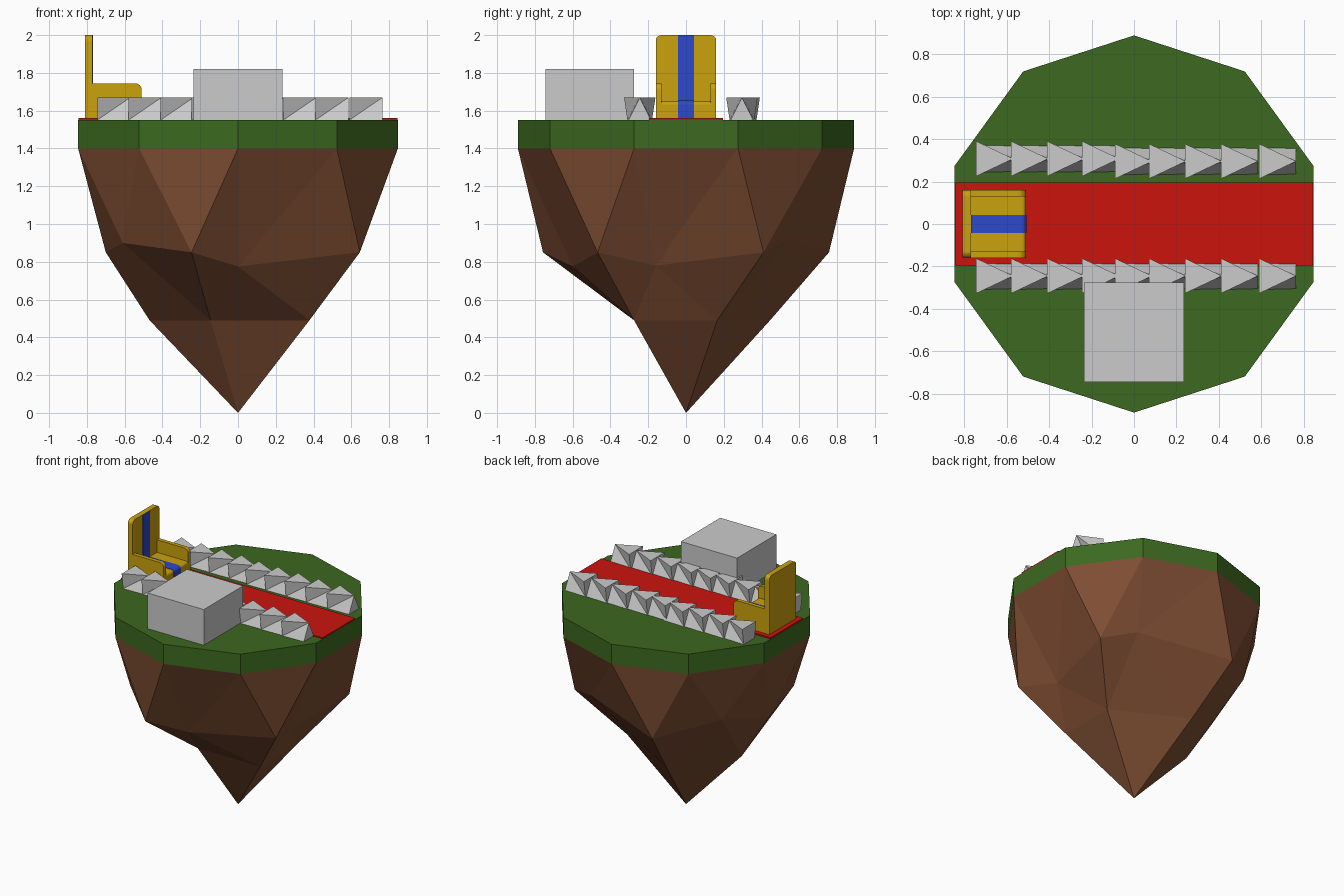
import bpy, bmesh
from math import sin, cos, radians, pi

if "Cube" in bpy.data.objects:
    bpy.data.objects.remove(bpy.data.objects["Cube"])


def mat(name, rgb):
    m = bpy.data.materials.new(name)
    m.diffuse_color = (*rgb, 1)
    m.use_nodes = True
    m.node_tree.nodes["Principled BSDF"].inputs["Base Color"].default_value = m.diffuse_color
    return m


BROWN = mat("earth", (0.21, 0.075, 0.033))
GREEN = mat("grass", (0.045, 0.14, 0.014))
RED = mat("carpet", (0.6, 0.007, 0.004))
GOLD = mat("gold", (0.6, 0.36, 0.004))
BLUE = mat("blue", (0.026, 0.065, 0.6))


def make(name, verts, faces, material=None):
    bm = bmesh.new()
    vs = [bm.verts.new(v) for v in verts]
    for f in faces:
        bm.faces.new([vs[i] for i in f])
    bmesh.ops.recalc_face_normals(bm, faces=bm.faces)
    me = bpy.data.meshes.new(name)
    bm.to_mesh(me)
    bm.free()
    ob = bpy.data.objects.new(name, me)
    bpy.context.collection.objects.link(ob)
    if material:
        me.materials.append(material)
    return ob


def prism(name, outline, lo, hi, place, material=None):
    """Extrude a 2D outline; place(u, v, w) maps it into the model."""
    n = len(outline)
    verts = [place(u, v, w) for w in (lo, hi) for u, v in outline]
    faces = [tuple(range(n)), tuple(range(n, 2 * n))]
    faces += [(i, (i + 1) % n, n + (i + 1) % n, n + i) for i in range(n)]
    return make(name, verts, faces, material)


def flat(u, v, w): return (u, v, w)      # outline in xy
def side(u, v, w): return (u, w, v)      # outline in xz
def facing(u, v, w): return (w, u, v)    # outline in yz


def box(name, x, y, z, material=None):
    rect = [(x[0], y[0]), (x[1], y[0]), (x[1], y[1]), (x[0], y[1])]
    return prism(name, rect, *z, flat, material)


def arc(cu, cv, r, a0, a1, n=6):
    return [(cu + r * cos(radians(a0 + (a1 - a0) * i / n)),
             cv + r * sin(radians(a0 + (a1 - a0) * i / n))) for i in range(n + 1)]


# Rock: lower half of a low-poly sphere, pulled out of shape
rim = [(0.89 * cos(pi / 10 + pi / 5 * j), 0.89 * sin(pi / 10 + pi / 5 * j)) for j in range(10)]
upper = [(0.645, 0.41, 0.85), (-0.246, 0.757, 0.85), (-0.70, 0, 0.85),
         (-0.246, -0.757, 0.85), (0.645, -0.468, 0.85)]
middle = [(0.42, 0.54, 0.92), (-0.61, 0.44, 0.97), (-0.61, -0.42, 0.90),
          (0, -0.60, 0.775), (0.55, -0.16, 0.78)]
lower = [(0.378, 0.165, 0.49), (-0.145, 0.445, 0.49), (-0.468, 0, 0.49),
         (-0.145, -0.275, 0.49), (0.378, -0.275, 0.49)]
verts = [(x, y, 1.4) for x, y in rim] + upper + middle + lower + [(0, 0, 0)]
faces = [tuple(range(10))]
for k in range(5):
    q = (k + 1) % 5
    r0, r1, r2 = 2 * k, 2 * k + 1, (2 * k + 2) % 10
    a, a2, m, b, b2 = 10 + k, 10 + q, 15 + k, 20 + k, 20 + q
    faces += [(r0, r1, a), (r1, r2, m), (r1, m, a), (r2, a2, m),
              (a, m, b), (m, a2, b2), (m, b2, b), (b, b2, 25)]
make("rock_base", verts, faces, BROWN)

# Grass slab and carpet
prism("grass_top", rim, 1.4, 1.55, flat, GREEN)
box("carpet", (-0.845, 0.845), (-0.195, 0.195), (1.55, 1.56), RED)

# Stone block
box("stone_block", (-0.235, 0.235), (-0.745, -0.275), (1.55, 1.82))

# Rows of wedge stones: wide at the left end, pointed at the top right
starts = [-0.745, -0.58, -0.41, -0.245, -0.09, 0.07, 0.24, 0.41, 0.59]
for row, base_y in (("back", 0.30), ("front", -0.245)):
    for i, x in enumerate(starts):
        y = base_y + (0.008 if row == "back" and i < 4 else -0.004 if row == "back" else 0)
        e = x + 0.175
        make(f"wedge_stone_{row}_{i + 1}",
             [(x, y - 0.065, 1.55), (x, y + 0.065, 1.55), (e, y + 0.06, 1.55), (e, y - 0.06, 1.55),
              (x, y - 0.083, 1.67), (x, y + 0.083, 1.67), (e, y, 1.67)],
             [(0, 1, 2, 3), (0, 1, 5, 4), (4, 5, 6), (2, 3, 6),
              (1, 2, 6), (1, 6, 5), (0, 3, 6), (0, 6, 4)])

# Throne: rounded back, seat, two arms, blue stripe
back = [(-0.16, 1.555), (0.16, 1.555)] + arc(0.13, 1.97, 0.03, 0, 90) + arc(-0.13, 1.97, 0.03, 90, 180)
prism("throne_back", back, -0.81, -0.77, facing, GOLD)
seat = [(-0.77, 1.555), (-0.51, 1.555)] + arc(-0.53, 1.63, 0.02, 0, 90) + [(-0.77, 1.65)]
prism("throne_seat", seat, -0.13, 0.13, side, GOLD)
arm = [(-0.77, 1.555), (-0.51, 1.555)] + arc(-0.545, 1.71, 0.035, 0, 90) + [(-0.77, 1.745)]
for name, s in (("left", -1), ("right", 1)):
    prism(f"throne_arm_{name}", arm, s * 0.13, s * 0.16, side, GOLD)
box("back_stripe", (-0.771, -0.767), (-0.042, 0.042), (1.64, 2.0), BLUE)
stripe = [(-0.77, 1.555), (-0.507, 1.555)] + arc(-0.53, 1.63, 0.023, 0, 90) + [(-0.77, 1.653)]
prism("seat_stripe", stripe, -0.042, 0.042, side, BLUE)
